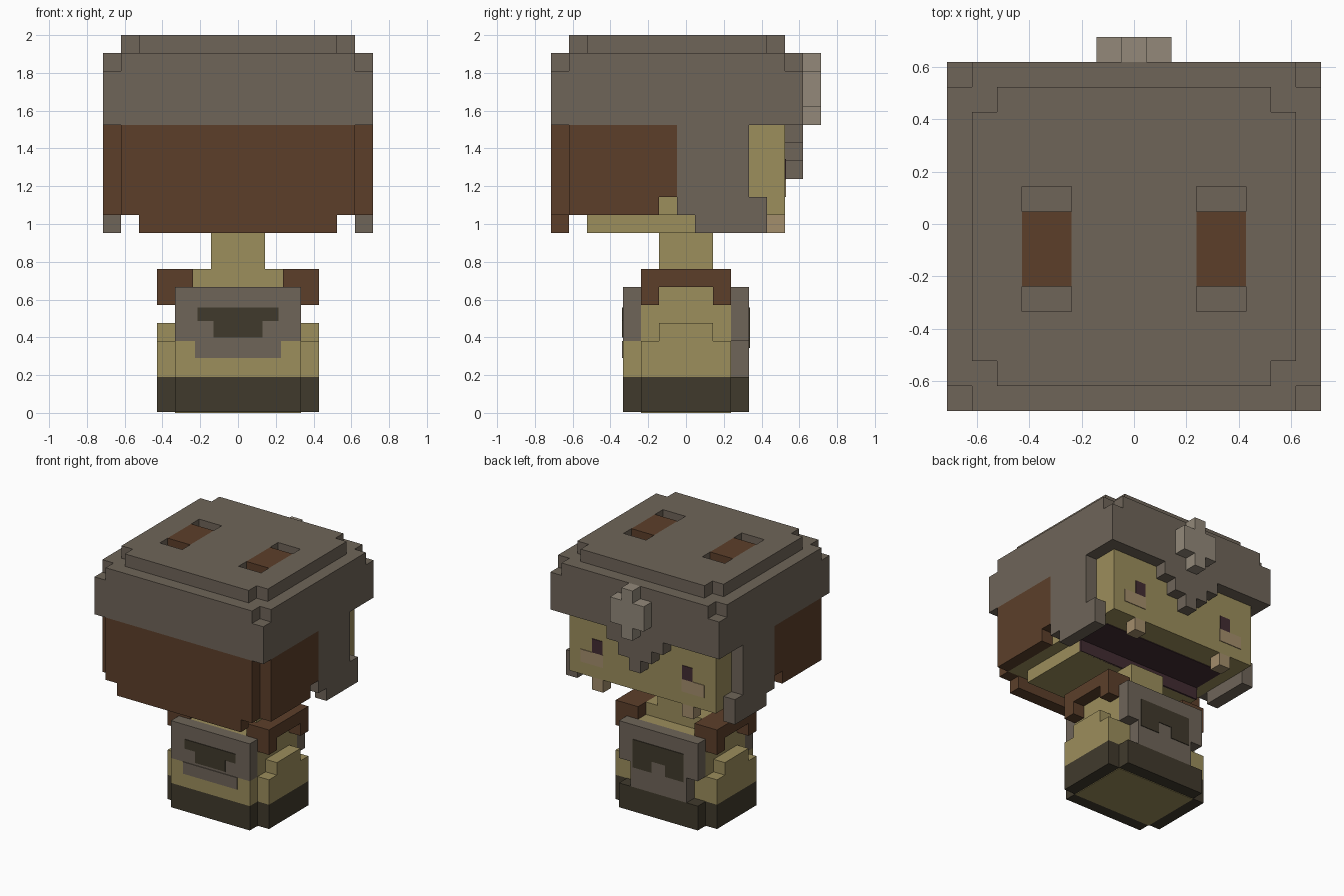
import bpy, bmesh

U = 2 / 21  # one block of the grid


def srgb(r, g, b):
    f = lambda c: c / 12.92 if c <= 0.04045 else ((c + 0.055) / 1.055) ** 2.4
    return (f(r / 255), f(g / 255), f(b / 255), 1)


def material(name, rgb):
    m = bpy.data.materials.new(name)
    m.diffuse_color = srgb(*rgb)
    return m


STEEL = material("grey steel", (111, 101, 89))
BROWN = material("brown leather", (92, 63, 42))
SKIN = material("olive skin", (156, 142, 92))
DARK = material("dark cloth", (64, 58, 44))
GEM = material("pale stone", (147, 137, 122))
TAN = material("tan", (164, 142, 108))
PLUM = material("dark plum", (66, 44, 50))


def blocks(name, mat, boxes, mirror=False):
    """One object from boxes (x0, x1, y0, y1, z0, z1) in block units."""
    bm = bmesh.new()
    for b in boxes:
        sides = [b, (-b[1], -b[0]) + tuple(b[2:])] if mirror else [b]
        for x0, x1, y0, y1, z0, z1 in sides:
            vs = bmesh.ops.create_cube(bm, size=1)["verts"]
            for v in vs:
                v.co.x = (x1 if v.co.x > 0 else x0) * U
                v.co.y = (y1 if v.co.y > 0 else y0) * U
                v.co.z = (z1 if v.co.z > 0 else z0) * U
    me = bpy.data.meshes.new(name)
    bm.to_mesh(me)
    bm.free()
    me.materials.append(mat)
    ob = bpy.data.objects.new(name, me)
    bpy.context.collection.objects.link(ob)
    return ob


T = 0.05  # thickness of painted plates, in blocks

# --- Lower body: cross-shaped base, torso with hips, neck ---
blocks("base", DARK, [(-4.5, 4.5, -2.5, 2.5, T, 2), (-3.5, 3.5, -3.5, 3.5, T, 2)])
blocks("base_underside", SKIN, [(-3.5, 3.5, -2.5, 2.5, 0, T * 2)])
blocks("torso", SKIN, [
    (-3.5, 3.5, -3.5, 2.5, 2, 4),
    (-3.5, 3.5, -2.5, 2.5, 4, 7),
    (-2.5, 2.5, -1.5, 1.5, 7, 8),
    (-4.5, 4.5, -2.5, 2.5, 2, 4),
    (-4.5, 4.5, -1.5, 1.5, 4, 5),
])
blocks("neck", SKIN, [(-1.5, 1.5, -1.5, 1.5, 8, 10)])

# --- Shoulder straps, arched over each side ---
blocks("shoulder_strap", BROWN, [
    (2.5, 4.5, -2.5, 2.5, 7, 8),
    (2.5, 4.5, -2.5, -1.5, 6, 7),
    (2.5, 4.5, 1.5, 2.5, 6, 7),
], mirror=True)

# --- Armour plates with dark emblems ---
blocks("rear_plate", STEEL, [
    (-3.5, 3.5, -3.5, -2.5, 4, 7),
    (-2.4, 2.4, -3.5 - T, -3.4, 3.05, 4),
])
blocks("rear_emblem", DARK, [
    (-2.25, 2.25, -3.5 - T, -3.4, 5.1, 5.85),
    (-1.35, 1.35, -3.5 - T, -3.4, 4.2, 5.1),
])
blocks("chest_plate", STEEL, [
    (-3.5, 3.5, 2.5, 3.5, 4, 7),
    (-2.5, 2.5, 2.5, 3.5, 2, 4),
])
blocks("chest_emblem", DARK, [
    (-2.25, 2.25, 3.4, 3.5 + T, 4.5, 5.85),
    (-2.25, -0.6, 3.4, 3.5 + T, 3.6, 4.5),
    (0.6, 2.25, 3.4, 3.5 + T, 3.6, 4.5),
])

# --- Head ---
blocks("head", SKIN, [
    (-6.5, 6.5, -6.5, 5.5, 11, 16),
    (-5.5, 5.5, -5.5, 0.5, 10, 11),
])
blocks("under_chin", PLUM, [
    (-5.5, 5.5, 0.4, 3.5, 11 - T, 11.1),
    (-5.5, 5.5, 0.4, 0.5 + T, 10, 11),
])
blocks("eye", PLUM, [(3.55, 4.45, 5.4, 5.5 + T, 13, 14.1)], mirror=True)
blocks("cheek", TAN, [(3.5, 5.5, 5.4, 5.5 + T, 12, 13)], mirror=True)
blocks("jaw_tuft", TAN, [(3.5, 4.5, 4.5, 5.5, 10, 11)], mirror=True)

# --- Hair: back sheet and side sheets with a notch ---
blocks("back_hair", BROWN, [
    (-6.5, 6.5, -7.5, -6.5, 11, 16),
    (-5.5, 5.5, -7.5, -6.5, 10, 11),
])
blocks("side_hair", BROWN, [
    (6.5, 7.5, -6.5, -1.5, 11, 16),
    (6.5, 7.5, -1.5, -0.5, 12, 16),
], mirror=True)

# --- Helmet: band, slotted crown, cheek guards, pointed brow ---
blocks("helmet_band", STEEL, [
    (-7.5, 7.5, -7.5, 6.5, 16, 19),
    (-6.5, 6.5, -7.5, 6.5, 19, 20),
    (-7.5, 7.5, -6.5, 5.5, 19, 20),
])
blocks("helmet_crown", STEEL, [
    (-5.5, 5.5, -6.5, -5.5, 20, 21),
    (-6.5, 6.5, -5.5, -3.5, 20, 21),
    (-6.5, -4.5, -3.5, 1.5, 20, 21),
    (-2.5, 2.5, -3.5, 1.5, 20, 21),
    (4.5, 6.5, -3.5, 1.5, 20, 21),
    (-6.5, 6.5, 1.5, 4.5, 20, 21),
    (-5.5, 5.5, 4.5, 5.5, 20, 21),
])
blocks("crown_strap", BROWN, [(2.5, 4.5, -2.5, 0.5, 20, 21)], mirror=True)
blocks("cheek_guard", STEEL, [
    (6.5, 7.5, -0.5, 3.5, 11, 16),
    (6.5, 7.5, 0.5, 4.5, 10, 11.5),
    (6.5, 7.5, 3.5, 4.5, 11, 12),
], mirror=True)
blocks("brow_point", STEEL,
       [(-w, w, 5.5, 6.5, z, z + 1) for w, z in ((2.5, 15), (1.5, 14), (0.5, 13))])
blocks("brow_gem", GEM, [
    (-0.5, 0.5, 6.5, 7.5, 16, 20),
    (-1.5, 1.5, 6.5, 7.5, 17, 19),
])
